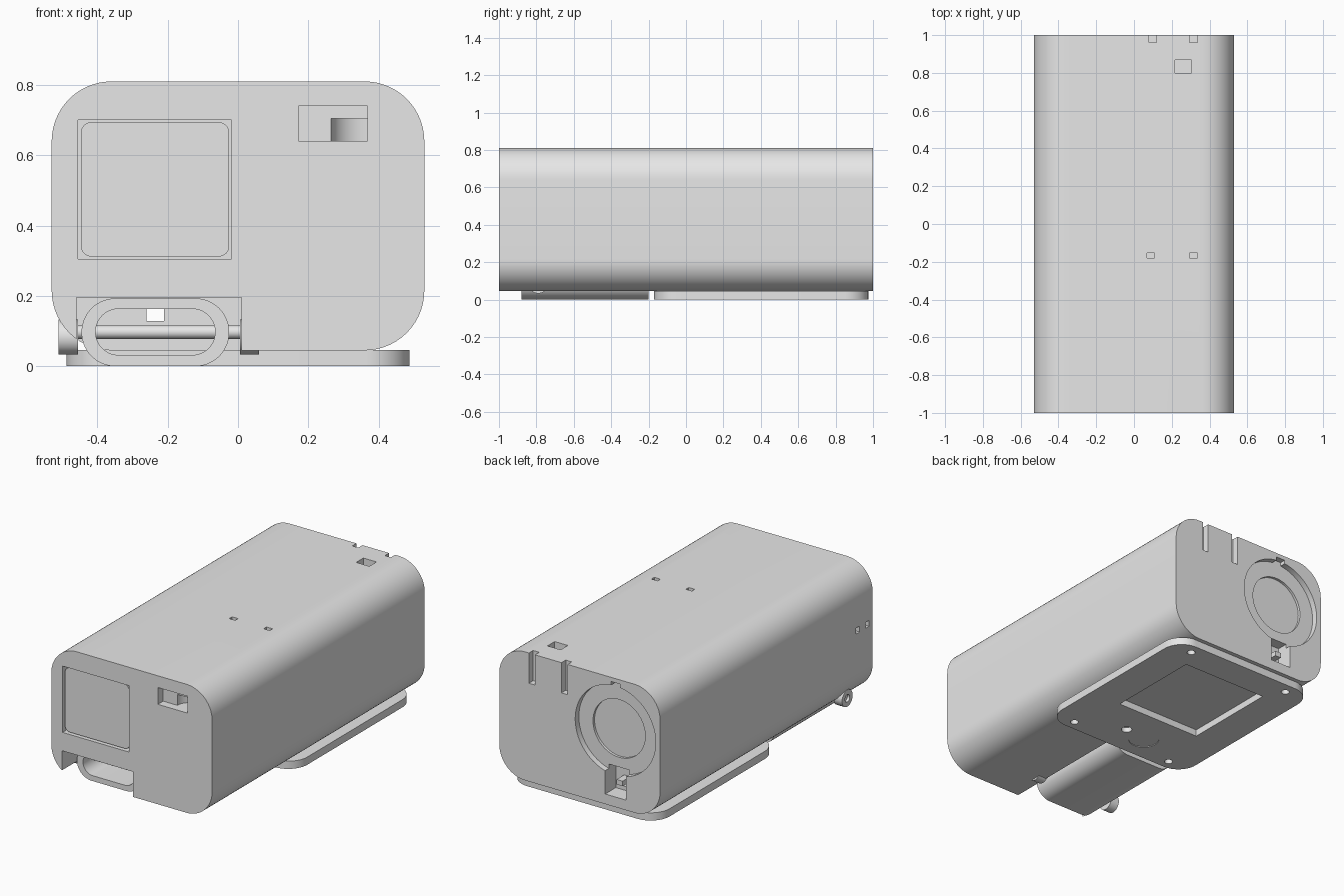
import bpy, bmesh, math

old = bpy.data.objects.get("Cube")
if old:
    bpy.data.objects.remove(old, do_unlink=True)

grey = bpy.data.materials.new("light grey plastic")
grey.use_nodes = True
colour = (0.8, 0.8, 0.8, 1)
grey.diffuse_color = colour
grey.node_tree.nodes["Principled BSDF"].inputs["Base Color"].default_value = colour


def rounded(u0, u1, v0, v1, r=0.0, n=14):
    """Outline of a rectangle, with rounded corners when r > 0."""
    if r == 0:
        return [(u0, v0), (u1, v0), (u1, v1), (u0, v1)]
    pts = []
    corners = [(u1 - r, v1 - r), (u0 + r, v1 - r), (u0 + r, v0 + r), (u1 - r, v0 + r)]
    for q, (cu, cv) in enumerate(corners):
        for i in range(n + 1):
            a = math.pi / 2 * (q + i / n)
            pts.append((cu + r * math.cos(a), cv + r * math.sin(a)))
    return pts


def circle(u, v, r, n=64):
    return [(u + r * math.cos(2 * math.pi * i / n), v + r * math.sin(2 * math.pi * i / n))
            for i in range(n)]


PLACE = {
    "X": lambda u, v, t: (t, u, v),
    "Y": lambda u, v, t: (u, t, v),
    "Z": lambda u, v, t: (u, v, t),
}


def prism(name, outline, axis, lo, hi):
    """Extrude an outline along an axis."""
    bm = bmesh.new()
    put = PLACE[axis]
    a = [bm.verts.new(put(u, v, lo)) for u, v in outline]
    b = [bm.verts.new(put(u, v, hi)) for u, v in outline]
    bm.faces.new(a)
    bm.faces.new(b)
    for i in range(len(a)):
        j = (i + 1) % len(a)
        bm.faces.new((a[i], a[j], b[j], b[i]))
    bmesh.ops.recalc_face_normals(bm, faces=bm.faces)
    mesh = bpy.data.meshes.new(name)
    bm.to_mesh(mesh)
    bm.free()
    mesh.materials.append(grey)
    ob = bpy.data.objects.new(name, mesh)
    bpy.context.collection.objects.link(ob)
    return ob


def select(ob):
    bpy.ops.object.select_all(action="DESELECT")
    ob.select_set(True)
    bpy.context.view_layer.objects.active = ob


def cut(ob, outline, axis, lo, hi):
    """Subtract a prism from an object."""
    cutter = prism("cutter", outline, axis, lo, hi)
    cutter.hide_render = True
    mod = ob.modifiers.new("cut", "BOOLEAN")
    mod.operation = "DIFFERENCE"
    mod.solver = "EXACT"
    mod.object = cutter
    select(ob)
    bpy.ops.object.modifier_apply(modifier=mod.name)
    bpy.data.objects.remove(cutter, do_unlink=True)


LENS_X, LENS_Z = -0.235, 0.5

# Main housing
housing = prism("housing", rounded(-0.53, 0.53, 0.045, 0.81, 0.17), "Y", -1, 1)

# Front: window recess, button slot with a curved scoop, foot bay
cut(housing, rounded(-0.455, -0.018, 0.305, 0.70), "Y", -1.1, -0.96)
cut(housing, rounded(0.172, 0.368, 0.64, 0.74), "Y", -1.1, -0.95)
scoop = [(0.265, -1.0)] + [(0.368 - 0.103 * math.cos(a), -0.95 + 0.09 * math.sin(a))
                           for a in [math.pi / 2 * i / 10 for i in range(11)]] + [(0.368, -1.0)]
cut(housing, scoop, "Z", 0.64, 0.705)
cut(housing, rounded(-0.46, 0.01, -0.1, 0.195), "Y", -1.1, -0.18)

# Back: round port, inner dish, top notch, cable slot and tunnel
cut(housing, circle(LENS_X, LENS_Z, 0.265), "Y", 0.965, 1.1)
cut(housing, circle(LENS_X, LENS_Z, 0.172), "Y", 0.95, 1.1)
cut(housing, rounded(-0.265, -0.205, 0.7, 0.785), "Y", 0.965, 1.1)
cut(housing, rounded(-0.305, -0.168, 0.105, 0.27), "Y", 0.90, 1.1)
cut(housing, rounded(-0.26, -0.21, 0.128, 0.165), "Y", -0.3, 0.95)

# Top: rear slots, square pocket and small latch holes
for x in (0.10, 0.315):
    cut(housing, rounded(x - 0.02, x + 0.02, 0.63, 0.9), "Y", 0.96, 1.1)
for x in (0.088, 0.315):
    cut(housing, rounded(x - 0.02, x + 0.02, -0.18, -0.153), "Z", 0.775, 0.9)
cut(housing, rounded(0.218, 0.305, 0.80, 0.868), "Z", 0.765, 0.9)

# Side: pair of small holes
for y in (-0.95, -0.86):
    cut(housing, rounded(y - 0.016, y + 0.016, 0.45, 0.485), "X", -0.6, -0.505)

# Front window panel and the lug in the rear slot
panel = prism("window_panel", rounded(-0.447, -0.025, 0.312, 0.694, 0.03), "Y", -0.988, -0.955)
lug = prism("slot_lug", rounded(-0.262, -0.222, 0.165, 0.195), "Y", 0.89, 0.97)

# Base plate with battery opening, screw holes and sensor holes
plate = prism("base_plate", rounded(-0.488, 0.488, -0.17, 0.975, 0.125), "Z", 0, 0.046)
cut(plate, rounded(-0.28, 0.28, 0.21, 0.79), "Z", -0.1, 0.04)
for x in (-0.345, 0.345):
    for y in (-0.11, 0.91):
        cut(plate, circle(x, y, 0.023, 24), "Z", -0.1, 0.03)
cut(plate, circle(0.067, 0.015, 0.03, 24), "Z", -0.1, 0.03)
cut(plate, circle(-0.08, -0.01, 0.085, 40), "Z", -0.1, 0.004)

# Hollow folding foot
foot = prism("folding_foot", rounded(-0.445, -0.025, 0, 0.193, 0.096), "Y", -0.88, -0.2)
cut(foot, rounded(-0.405, -0.065, 0.032, 0.163, 0.065), "Y", -1, 0)

# Hinge rod with end caps
rod = prism("hinge_rod", circle(-0.79, 0.097, 0.019, 32), "X", -0.47, 0.02)
caps = [prism("hinge_cap_right", circle(-0.79, 0.083, 0.05, 40), "X", -0.51, -0.455),
        prism("hinge_cap_left", circle(-0.79, 0.083, 0.05, 40), "X", 0.005, 0.06)]
cut(caps[0], circle(-0.79, 0.083, 0.022, 24), "X", -0.6, -0.495)

for ob in [housing, panel, lug, plate, foot, rod] + caps:
    select(ob)
    bpy.ops.object.shade_smooth_by_angle(angle=math.radians(30))
